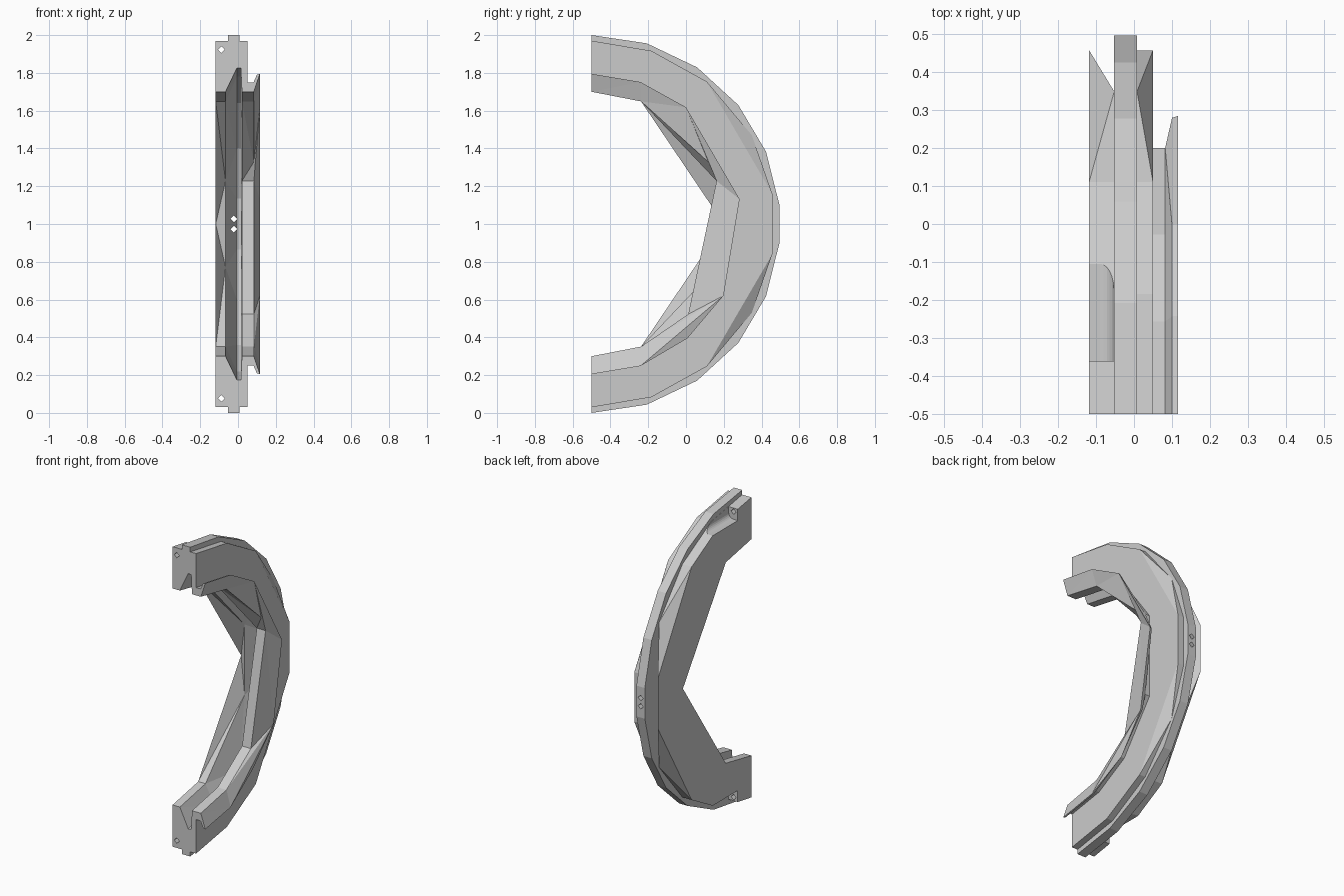
import bpy, bmesh
from math import radians, sin, cos, pi

if "Cube" in bpy.data.objects:
    bpy.data.objects.remove(bpy.data.objects["Cube"])

# Cross-section of the half ring: (x, radius, bend angles between the two ends).
# Each edge line has its own bends, giving the faceted, irregular low-poly look.
def sym(*a):
    return list(a) + [-v for v in reversed(a)]

RIDGE = sym(73, 56, 39, 22.5, 5.7)
SHOULDER = sym(71, 51, 9.5)
STEP = sym(71, 51, 29, 9.5)
PROFILE = [
    (-0.118, 0.97, SHOULDER),
    (-0.052, 0.97, sym(71, 51, 29)),
    (-0.052, 1.00, RIDGE),
    (0.008, 1.00, RIDGE),
    (0.008, 0.97, STEP),
    (0.050, 0.97, SHOULDER),
    (0.050, 0.75, sym(71, 51, 21)),
    (0.082, 0.75, sym(71, 51, 21)),
    (0.100, 0.79, [71, 51, 9.5, -28.5, -50, -71]),
    (0.116, 0.795, [71, 51, 9.5, -28.5, -71]),
    (0.084, 0.70, [68, 28, 19, -43, -68]),
    (0.021, 0.70, [68, 19, -43, -68]),
    (0.015, 0.825, STEP),
    (-0.006, 0.825, STEP),
    (-0.066, 0.70, [68, 19, -19, -68]),
    (-0.118, 0.70, [68, 0, -68]),
]


def make_object(name, bm):
    bmesh.ops.recalc_face_normals(bm, faces=bm.faces)
    mesh = bpy.data.meshes.new(name)
    bm.to_mesh(mesh)
    bm.free()
    ob = bpy.data.objects.new(name, mesh)
    bpy.context.collection.objects.link(ob)
    return ob


def extrude_y(name, section, y0, y1):
    """Prism along y from an (x, z) section."""
    bm = bmesh.new()
    a = [bm.verts.new((x, y0, z)) for x, z in section]
    b = [bm.verts.new((x, y1, z)) for x, z in section]
    bm.faces.new(a)
    bm.faces.new(b[::-1])
    for i in range(len(a)):
        j = (i + 1) % len(a)
        bm.faces.new((a[i], a[j], b[j], b[i]))
    return make_object(name, bm)


# Half ring body
bm = bmesh.new()
lines = []
for x, r, bends in PROFILE:
    lines.append([(t, bm.verts.new((x, -0.5 + r * cos(radians(t)), 1 + r * sin(radians(t)))))
                  for t in [90] + bends + [-90]])


def bridge(p, q):
    i = j = 0
    while i < len(p) - 1 or j < len(q) - 1:
        pn = p[i + 1][0] if i < len(p) - 1 else -999
        qn = q[j + 1][0] if j < len(q) - 1 else -999
        if abs(pn - qn) < 0.01:
            bm.faces.new((p[i][1], p[i + 1][1], q[j + 1][1], q[j][1]))
            i, j = i + 1, j + 1
        elif pn > qn:
            bm.faces.new((p[i][1], p[i + 1][1], q[j][1]))
            i += 1
        else:
            bm.faces.new((p[i][1], q[j + 1][1], q[j][1]))
            j += 1


for k in range(len(lines)):
    bridge(lines[k], lines[(k + 1) % len(lines)])
# Flat end faces
bm.faces.new([l[0][1] for l in lines])
bm.faces.new([l[-1][1] for l in lines])
bmesh.ops.triangulate(bm, faces=[f for f in bm.faces if len(f.verts) == 4])
ring = make_object("half_ring", bm)

# Cutters: bolt holes, and rounded bolt pockets behind the end faces
cutters = []


def diamond(name, x, z, y0, y1, s=0.018):
    cutters.append(extrude_y(name, [(x - s, z), (x, z - s), (x + s, z), (x, z + s)], y0, y1))


for side in (1, -1):
    diamond("end_bolt_hole", -0.088, 1 + side * 0.923, -0.6, -0.3)
    diamond("rim_hole", -0.022, 1 + side * 0.027, 0.1, 0.6)
    arc = [(-0.09 + 0.037 * cos(t * pi / 12), 1 + side * (0.91 + 0.037 * sin(t * pi / 12)))
           for t in range(-6, 1)]
    section = [(-0.2, 1 + side * 1.1), (-0.2, 1 + side * 0.873)] + arc + [(-0.053, 1 + side * 1.1)]
    cutters.append(extrude_y("bolt_pocket", section, -0.36, 0.1))

for c in cutters:
    m = ring.modifiers.new(c.name, 'BOOLEAN')
    m.operation = 'DIFFERENCE'
    m.solver = 'EXACT'
    m.object = c
    c.hide_render = True

# Apply the cuts and remove the cutters
dg = bpy.context.evaluated_depsgraph_get()
result = bpy.data.meshes.new_from_object(ring.evaluated_get(dg))
ring.modifiers.clear()
ring.data = result
for c in cutters:
    bpy.data.objects.remove(c)
